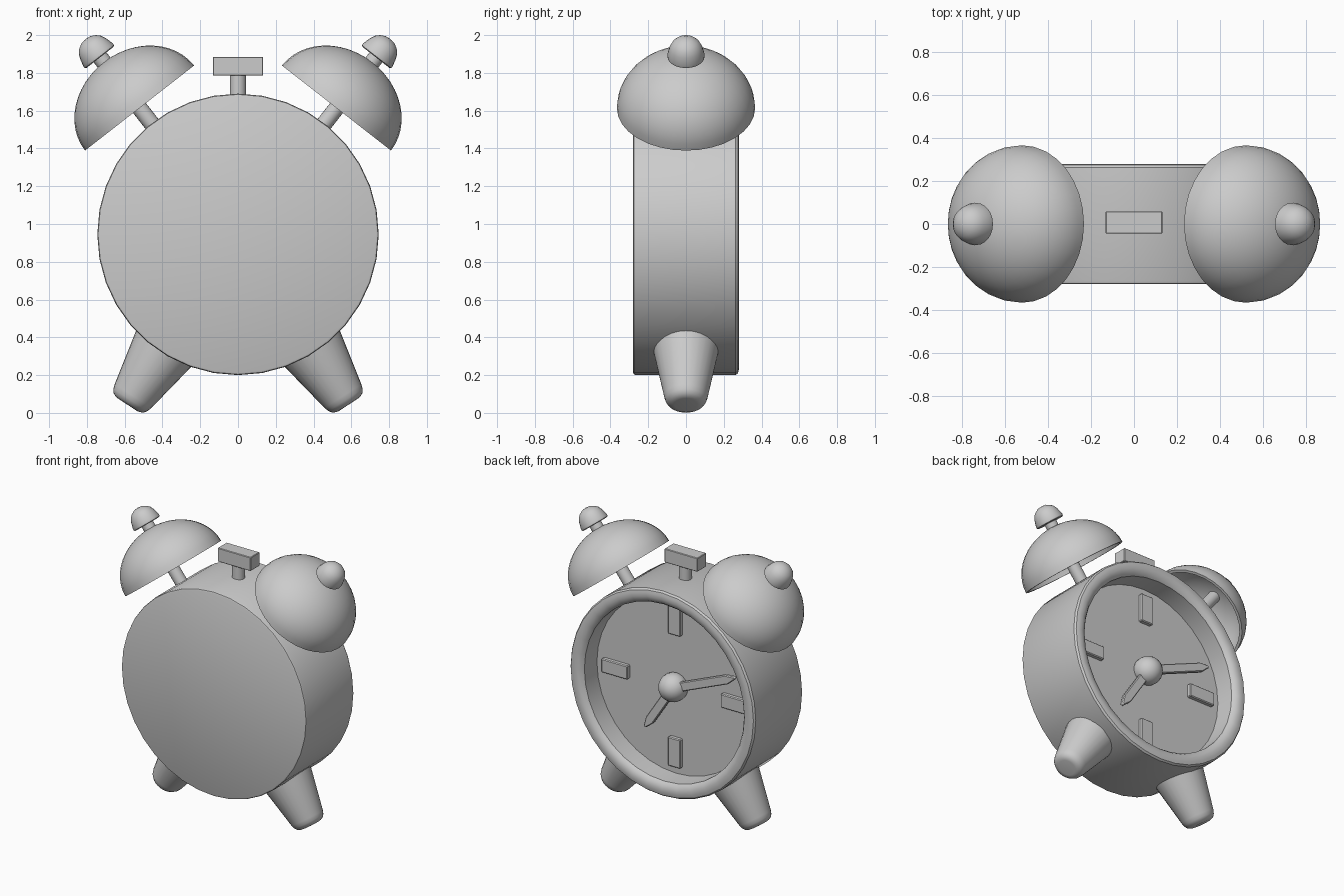
import bpy, bmesh
from math import sin, cos, pi, radians, atan2, hypot
from mathutils import Vector, Matrix

if "Cube" in bpy.data.objects:
    bpy.data.objects.remove(bpy.data.objects["Cube"])

HUB = Vector((0, 0, 0.945))  # centre of the round case


def finish(name, bm, matrix=Matrix(), smooth=True):
    bmesh.ops.recalc_face_normals(bm, faces=bm.faces)
    me = bpy.data.meshes.new(name)
    bm.to_mesh(me)
    bm.free()
    ob = bpy.data.objects.new(name, me)
    bpy.context.collection.objects.link(ob)
    ob.matrix_world = matrix
    if smooth:
        bpy.ops.object.select_all(action='DESELECT')
        bpy.context.view_layer.objects.active = ob
        ob.select_set(True)
        bpy.ops.object.shade_smooth_by_angle(angle=radians(35))
    return ob


def lathe(name, profile, axis, seg=32, origin=HUB):
    """Spin (distance along axis, radius) points around an axis through origin."""
    bm = bmesh.new()
    vs = [bm.verts.new((r, 0, d)) for d, r in profile]
    edges = [bm.edges.new(p) for p in zip(vs, vs[1:])]
    bmesh.ops.spin(bm, geom=vs + edges, cent=(0, 0, 0), axis=(0, 0, 1),
                   angle=2 * pi, steps=seg, use_duplicate=False)
    bmesh.ops.remove_doubles(bm, verts=bm.verts, dist=1e-4)
    rot = Vector(axis).to_track_quat('Z', 'Y').to_matrix().to_4x4()
    return finish(name, bm, Matrix.Translation(origin) @ rot)


def box(name, center, size, bevel=0.006):
    bm = bmesh.new()
    bmesh.ops.create_cube(bm, size=1)
    bmesh.ops.scale(bm, vec=size, verts=bm.verts)
    bmesh.ops.bevel(bm, geom=bm.edges[:], offset=bevel, segments=1, affect='EDGES')
    return finish(name, bm, Matrix.Translation(center))


def hand(name, tip_x, tip_z, width, y0, y1):
    """Flat pointed hand from the hub to the tip."""
    n, w = hypot(tip_x, tip_z), width / 2
    bm = bmesh.new()
    outline = [(0, -w), (n - 0.07, -w), (n, -0.008), (n, 0.008), (n - 0.07, w), (0, w)]
    f = bm.faces.new([bm.verts.new((x, y0, z)) for x, z in outline])
    new = bmesh.ops.extrude_face_region(bm, geom=[f])['geom']
    bmesh.ops.translate(bm, vec=(0, y1 - y0, 0),
                        verts=[g for g in new if isinstance(g, bmesh.types.BMVert)])
    bmesh.ops.bevel(bm, geom=bm.edges[:], offset=0.006, segments=1, affect='EDGES')
    turn = Matrix.Rotation(-atan2(tip_z, tip_x), 4, 'Y')
    return finish(name, bm, Matrix.Translation(HUB) @ turn)


# Case: closed on the front, rounded rim and recessed dial at the back
lathe("case", [(-0.28, 0), (-0.28, 0.732), (-0.276, 0.741), (-0.266, 0.745),
               (0.262, 0.745), (0.275, 0.735), (0.28, 0.715), (0.28, 0.69),
               (0.271, 0.66), (0.25, 0.643), (0.11, 0.64), (0.11, 0)], (0, 1, 0), 36)

# Hour markers
for i in range(4):
    a = i * pi / 2
    size = (0.1, 0.04, 0.21) if i % 2 == 0 else (0.21, 0.04, 0.1)
    box("hour_marker", HUB + Vector((sin(a) * 0.48, 0.12, cos(a) * 0.48)), size)

# Hands and centre ball
hand("minute_hand", -0.51, 0.21, 0.065, 0.145, 0.175)
hand("hour_hand", 0.225, -0.345, 0.065, 0.13, 0.16)
ball = [(0.1 * -cos(pi * i / 12), 0.1 * sin(pi * i / 12)) for i in range(13)]
lathe("centre_ball", ball, (0, 1, 0), 24, HUB + Vector((0, 0.145, 0)))

# Bell profile: thin hollow half ellipsoid
quarter = [i / 12 * pi / 2 for i in range(13)]
bell = [(0.848 + 0.308 * sin(t), 0.366 * cos(t)) for t in quarter]
bell += [(0.848 + 0.288 * sin(t), 0.346 * cos(t)) for t in reversed(quarter)]
bell.append(bell[0])

for side, s in (("right", 1), ("left", -1)):
    up = (0.615 * s, 0, 0.789)
    lathe(side + "_bell", bell, up)
    lathe(side + "_bell_rod", [(0.7, 0), (0.7, 0.043), (1.22, 0.043), (1.22, 0)], up, 20)
    lathe(side + "_bell_knob", [(1.188, 0), (1.188, 0.09), (1.193, 0.098), (1.205, 0.099),
                                (1.25, 0.087), (1.275, 0.075), (1.293, 0.057),
                                (1.308, 0.03), (1.312, 0)], up, 24)
    # Tapered foot with a rounded end
    down = (sin(radians(33)) * s, 0, -cos(radians(33)))
    lathe(side + "_foot", [(0.66, 0), (0.66, 0.187), (1.02, 0.116), (1.045, 0.108),
                           (1.063, 0.095), (1.073, 0.075), (1.075, 0.06), (1.075, 0)], down, 28)

# Hammer between the bells
lathe("hammer_stem", [(0.7, 0), (0.7, 0.043), (0.86, 0.043), (0.86, 0)], (0, 0, 1), 20,
      HUB + Vector((0, 0.007, 0)))
box("hammer_head", (0, 0.007, 1.835), (0.266, 0.104, 0.1), 0.004)
